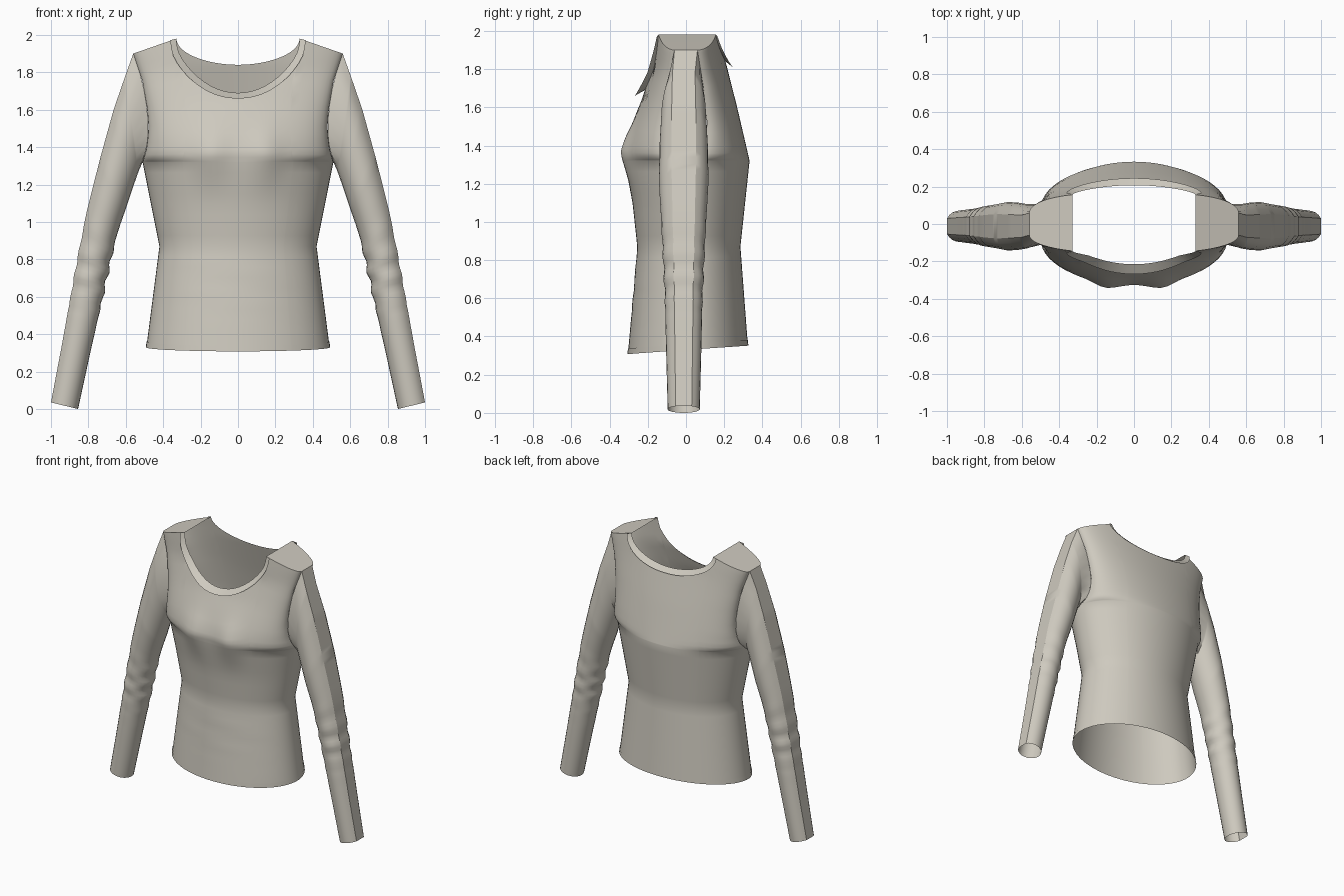
import bpy, bmesh
from math import sin, cos, pi, sqrt, exp, asin, radians

cube = bpy.data.objects.get("Cube")
if cube:
    bpy.data.objects.remove(cube, do_unlink=True)

cloth = bpy.data.materials.new("warm_grey_cloth")
cloth.use_nodes = True
COLOR = (0.62, 0.59, 0.52, 1)
cloth.diffuse_color = COLOR
cloth.node_tree.nodes["Principled BSDF"].inputs["Base Color"].default_value = COLOR


def lerp(a, b, t):
    return a + (b - a) * t


def table(points, z):
    """Piecewise linear lookup in a list of (position, value) pairs."""
    if z <= points[0][0]:
        return points[0][1]
    for (z0, v0), (z1, v1) in zip(points, points[1:]):
        if z <= z1:
            return lerp(v0, v1, (z - z0) / (z1 - z0))
    return points[-1][1]


def make(name, grids, closed=False, angle=30):
    """Skin each grid (a list of rows of points) and weld them together."""
    bm = bmesh.new()
    for rows in grids:
        vs = [[bm.verts.new(p) for p in row] for row in rows]
        n = len(rows[0])
        for a, b in zip(vs, vs[1:]):
            for i in range(n if closed else n - 1):
                j = (i + 1) % n
                bm.faces.new((a[i], a[j], b[j], b[i]))
    bmesh.ops.remove_doubles(bm, verts=bm.verts, dist=0.0005)
    bmesh.ops.recalc_face_normals(bm, faces=bm.faces)
    mesh = bpy.data.meshes.new(name)
    bm.to_mesh(mesh)
    bm.free()
    mesh.materials.append(cloth)
    ob = bpy.data.objects.new(name, mesh)
    bpy.context.collection.objects.link(ob)
    bpy.ops.object.select_all(action='DESELECT')
    ob.select_set(True)
    bpy.context.view_layer.objects.active = ob
    bpy.ops.object.shade_smooth_by_angle(angle=radians(angle))
    return ob


# Body profiles by height
ARMPIT, WAIST, TIP, NECK = 1.32, 0.87, 1.90, 1.98
NECK_S = 0.584
half_width = [(0.33, .49), (WAIST, .42), (ARMPIT, .51), (1.4, .488), (1.5, .478),
              (1.6, .485), (1.75, .51), (TIP, .56), (NECK, .565)]
front_depth = [(0.3, .305), (0.6, .278), (WAIST, .255), (1.1, .28), (1.25, .308),
               (ARMPIT, .32), (1.37, .325), (1.45, .305), (1.55, .268), (1.65, .228),
               (1.8, .18), (NECK, .165)]
back_depth = [(0.34, .325), (WAIST, .285), (ARMPIT, .333), (1.6, .268), (1.84, .207),
              (NECK, .18)]
armhole_depth = [(ARMPIT, 0), (1.335, .05), (1.36, .083), (1.42, .105), (1.5, .112),
                 (1.7, .092), (TIP, .06), (NECK, .055)]


def body_point(s, z, side):
    """Point on the front (side -1) or back (side 1) panel, s runs -1..1 across."""
    ye = table(armhole_depth, z)
    yc = table(front_depth if side < 0 else back_depth, z)
    y = ye + (yc - ye) * sqrt(max(0, 1 - s * s))
    if side < 0:
        y += .027 * exp(-((abs(s) - .3) / .17) ** 2) * exp(-((z - 1.36) / .13) ** 2)
        y += .003 * sin(z * 45 + s * 3) * exp(-((z - .68) / .13) ** 2) * (1 - s * s)
    return (table(half_width, z) * s, side * y, z)


def top_height(s, side):
    """Neckline in the middle, sloping shoulder edge outside it."""
    s = abs(s)
    if s < NECK_S:
        return NECK - (.29 if side < 0 else .14) * sqrt(1 - (s / NECK_S) ** 2)
    return lerp(NECK, TIP, (s - NECK_S) / (1 - NECK_S))


neck_t = [pi / 2 * i / 12 for i in range(-12, 13)]
neck_s = [NECK_S * sin(t) for t in neck_t]
PHI = asin(NECK_S)
shoulder_s = [sin(lerp(PHI, pi / 2, i / 9)) for i in range(10)]
columns = [-s for s in reversed(shoulder_s[1:])] + neck_s + shoulder_s[1:]


def hem_height(s, side):
    return .33 + side * .022 * sqrt(max(0, 1 - s * s))


def column(s, side):
    zs = [lerp(hem_height(s, side), WAIST, i / 10) for i in range(10)]
    zs += [lerp(WAIST, ARMPIT, i / 8) for i in range(8)]
    top = top_height(s, side)
    zs += [lerp(ARMPIT, top, (1 - cos(pi * i / 18)) / 2) for i in range(19)]
    return [body_point(s, z, side) for z in zs]


# Torso: front and back panels joined at the side seams
make("torso", [[column(s, side) for s in columns] for side in (-1, 1)], angle=40)

# Shoulder strips: flat pieces between the front and back shoulder edges
strips = []
for mirror in (-1, 1):
    strips.append([[body_point(mirror * s, top_height(s, 1), side) for side in (-1, 1)]
                   for s in shoulder_s])
make("shoulder_strips", strips)

# Neck band: narrow flared trim along both halves of the neckline
bands = []
for side, flare in ((-1, .045), (1, .03)):
    rows = []
    for t, s in zip(neck_t, neck_s):
        x, y, z = body_point(s, top_height(s, side), side)
        outer = (x + .032 * sin(t), y + side * (.008 + flare * cos(t)),
                 z - .03 * cos(t) - .008 * abs(sin(t)))
        rows.append([(x, y, z), outer])
    bands.append(rows)
make("neck_band", bands)

# Hem band: slightly raised trim around the bottom edge
hems = []
for side in (-1, 1):
    rows = []
    for s in columns:
        row = []
        for rise in (0, .03):
            x, y, z = body_point(s, hem_height(s, side) + rise, side)
            row.append((x * 1.006, y * 1.008, z))
        rows.append(row)
    hems.append(rows)
make("hem_band", hems)

# Sleeves: keys are inner x, inner z, outer x, outer z, half depth
keys = [(.53, 1.275, .603, 1.78, .118), (.56, 1.19, .665, 1.6, .126),
        (.60, 1.07, .737, 1.34, .130), (.645, .94, .808, 1.06, .118),
        (.685, .77, .855, .82, .107), (.722, .6, .89, .63, .099),
        (.79, .3, .943, .335, .092), (.855, 0, 1.0, .035, .084)]
half = [radians(a) for a in range(30, 181, 15)]
angles = half + [2 * pi - a for a in reversed(half[:-1])]


def across(a):
    """0 at the inner side, 1 at the flat outer strip."""
    return (cos(a) + 1) / (1 + cos(half[0]))


armhole = []
for a in angles:
    z = lerp(ARMPIT, TIP, across(a))
    sign = -1 if a < pi else 1
    armhole.append((table(half_width, z), sign * table(armhole_depth, z), z))

rings = [armhole]
STEPS = 8
for k in range((len(keys) - 1) * STEPS + 1):
    i = min(k // STEPS, len(keys) - 2)
    xi, zi, xo, zo, b = [lerp(p, q, k / STEPS - i) for p, q in zip(keys[i], keys[i + 1])]
    # soft folds around the elbow
    fold = .008 * sin(zi * 58) * exp(-((zi - .7) / .17) ** 2)
    ring = []
    for a in angles:
        t = across(a)
        ring.append((lerp(xi + fold, xo + fold * .4, t),
                     -.012 - (b + fold * .5) * sin(a), lerp(zi, zo, t)))
    rings.append(ring)
sleeves = make("sleeves", [rings], closed=True, angle=32)
mirror = sleeves.modifiers.new("mirror", 'MIRROR')
mirror.use_mirror_merge = False
